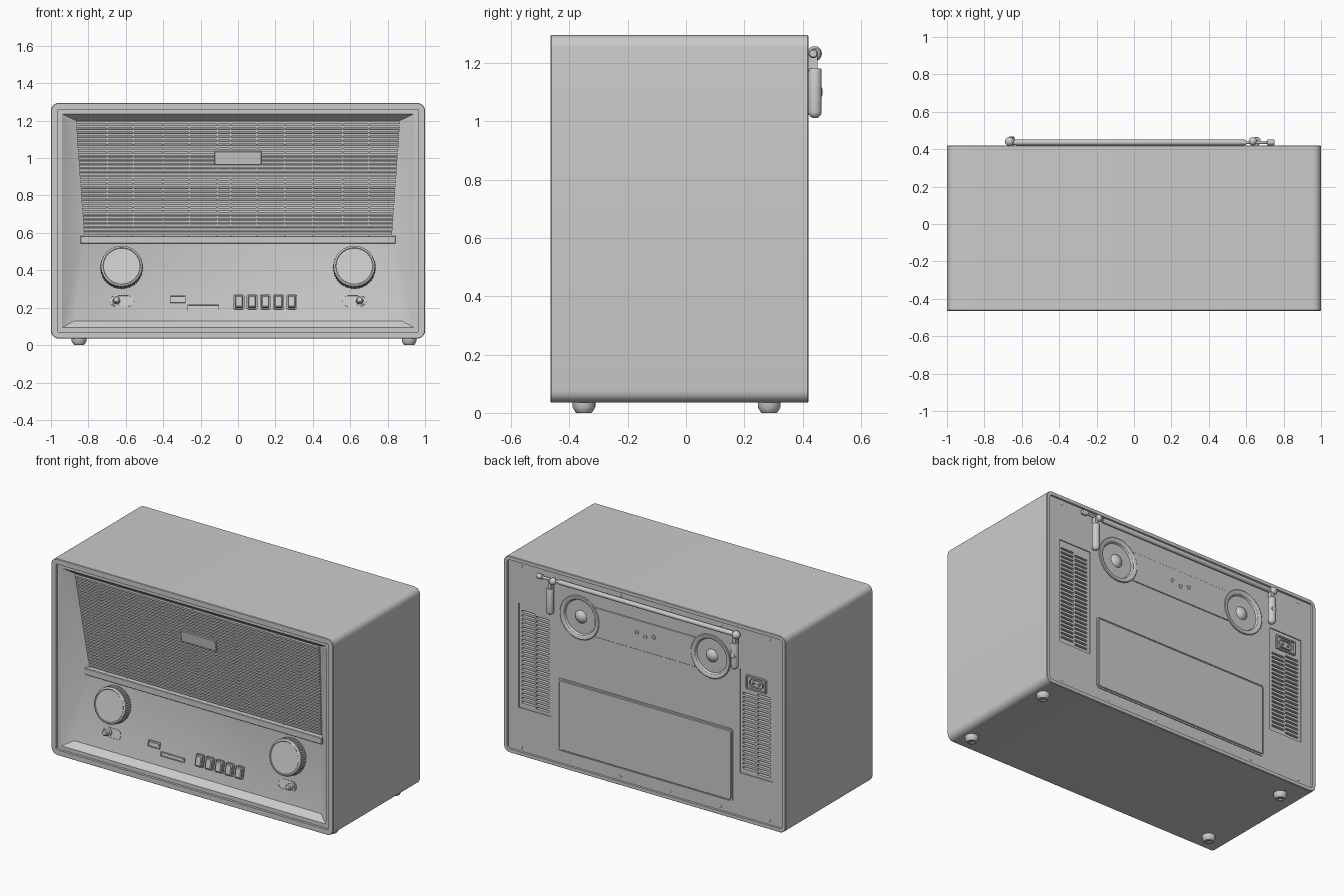
import bpy, bmesh
from math import sin, cos, pi, atan2
from mathutils import Matrix, Euler, Vector

if "Cube" in bpy.data.objects:
    bpy.data.objects.remove(bpy.data.objects["Cube"])


def finish(name, bm, loc=(0, 0, 0), rot=(0, 0, 0), recalc=True):
    if recalc:
        bmesh.ops.recalc_face_normals(bm, faces=bm.faces)
    me = bpy.data.meshes.new(name)
    bm.to_mesh(me)
    bm.free()
    ob = bpy.data.objects.new(name, me)
    bpy.context.collection.objects.link(ob)
    ob.location, ob.rotation_euler = loc, rot
    return ob


def bridge(bm, rings, caps):
    for a, b in zip(rings, rings[1:]):
        n = len(a)
        for i in range(n):
            bm.faces.new((a[i], a[(i + 1) % n], b[(i + 1) % n], b[i]))
    if caps[0]:
        bm.faces.new(rings[0])
    if caps[1]:
        bm.faces.new(rings[-1])


def loft(name, specs, loc=(0, 0, 0), rot=(0, 0, 0), caps=(1, 1), n=6):
    """Rounded rectangles (half width, half height, radius, y) joined along y."""
    bm = bmesh.new()
    rings = []
    for hw, hh, r, y in specs:
        r = max(min(r, hw * .999, hh * .999), .001)
        ring = []
        for k, (sx, sz) in enumerate(((1, 1), (-1, 1), (-1, -1), (1, -1))):
            for i in range(n + 1):
                a = (k + i / n) * pi / 2
                ring.append(bm.verts.new((sx * (hw - r) + r * cos(a), y, sz * (hh - r) + r * sin(a))))
        rings.append(ring)
    bridge(bm, rings, caps)
    return finish(name, bm, loc, rot)


def lathe(name, prof, loc=(0, 0, 0), rot=(0, 0, 0), seg=32):
    """Profile (radius, y[, flute depth]) turned around the y axis."""
    bm = bmesh.new()
    rings = []
    for p in prof:
        f = p[2] if len(p) > 2 else 0
        rings.append([bm.verts.new(((p[0] - f * (i % 2)) * cos(2 * pi * i / seg), p[1],
                                    (p[0] - f * (i % 2)) * sin(2 * pi * i / seg))) for i in range(seg)])
    bridge(bm, rings, (1, 1))
    return finish(name, bm, loc, rot)


def boxes(name, items, loc=(0, 0, 0), rot=(0, 0, 0)):
    """Several boxes (centre, size) in one mesh."""
    bm = bmesh.new()
    for c, s in items:
        bmesh.ops.create_cube(bm, size=1, matrix=Matrix.Translation(c) @ Matrix.Diagonal((*s, 1)))
    return finish(name, bm, loc, rot)


def plate(name, hw, hh, r, d, b, loc, rot=(0, 0, 0)):
    s = 1 if d > 0 else -1
    return loft(name, [(hw, hh, r, -s * .004), (hw, hh, r, d - s * b), (hw - b, hh - b, r - b, d)], loc, rot)


def frame(name, hw, hh, r, d, t, loc, rot=(0, 0, 0)):
    s = 1 if d > 0 else -1
    return loft(name, [(hw, hh, r, -s * .004), (hw, hh, r, d), (hw - t, hh - t, r - t, d),
                       (hw - t, hh - t, r - t, s * .001)], loc, rot)


def cut(ob, cutter):
    cutter.hide_render = True
    m = ob.modifiers.new("cut", 'BOOLEAN')
    m.operation, m.solver, m.object = 'DIFFERENCE', 'EXACT', cutter
    bpy.context.view_layer.objects.active = ob
    bpy.ops.object.modifier_apply(modifier=m.name)
    bpy.data.objects.remove(cutter)


def ball(r, y0=0, a0=-.49, a1=.49, n=12):
    return [(r * cos(pi * (a0 + (a1 - a0) * i / n)), y0 + r * sin(pi * (a0 + (a1 - a0) * i / n))) for i in range(n + 1)]


# Cabinet shell with front rim step and back lip
CZ, HH = .665, .63
loft("cabinet", [(1 - i, HH - i, .042 - i, y) for i, y in (
    (.06, -.45), (.035, -.45), (.035, -.465), (.003, -.465), (0, -.461),
    (0, .416), (.003, .42), (.024, .42), (.026, .40), (.026, .325))], (0, 0, CZ), caps=(0, 1))

# Sloped front recess: upper grille board and lower control panel
TOP, MID, BOT = (.865, -.405, 1.2), (.82, -.32, .575), (.875, -.41, .13)
bm = bmesh.new()
L, R = [[bm.verts.new((s * x, y, z)) for x, y, z in ((.942, -.45, 1.237), TOP, MID, BOT, (.942, -.45, .093))]
        for s in (-1, 1)]
for i in range(4):
    bm.faces.new((L[i], L[i + 1], R[i + 1], R[i]))
for s in (L, R):
    for t in ((0, 1, 2), (0, 2, 4), (4, 2, 3)):
        bm.faces.new([s[i] for i in t])
bmesh.ops.recalc_face_normals(bm, faces=bm.faces)
bm.faces.ensure_lookup_table()
if bm.faces[1].normal.y > 0:
    bmesh.ops.reverse_faces(bm, faces=bm.faces)
finish("front_recess", bm, recalc=False)
loft("divider_ledge", [(.842, .021, .004, -.29), (.842, .021, .004, -.352), (.839, .018, .002, -.355)], (0, 0, .563))

# Woven grille: slats and vertical ties
g_rot = (atan2(.085, .625), 0, 0)
items = []
N, LEN = 29, .615
for i in range(N):
    v = .02 + LEN * (i + .3) / N
    items.append(((0, -.006, v), (2 * (.822 + .045 * v / .63), .014, .0135)))
for x in (-.7, -.56, -.4, -.26, -.11, -.04, .1, .25, .4, .56, .7):
    items.append(((x, -.004, .32), (.008, .012, LEN)))
boxes("grille_slats", items, (0, MID[1], MID[2]), g_rot)
plate("badge_plate", .125, .037, .004, -.024, .003, (0, MID[1] - .085 * .427 / .625, 1.002), g_rot)

# Controls on the tilted lower panel
p_rot = (-atan2(.09, .445), 0, 0)


def on_panel(x, z):
    return (x, BOT[1] + .09 * (z - .13) / .445, z)


for s, side in ((-1, "left"), (1, "right")):
    lathe(side + "_knob", [(.108, .01), (.108, -.004), (.114, -.008, .004), (.113, -.058, .004), (.106, -.064),
                           (.100, -.066), (.097, -.063), (.02, -.062)], on_panel(s * .622, .41), p_rot, 96)
    frame(side + "_switch_slot", .065, .031, .031, -.004, .004, on_panel(s * .622, .237), p_rot)
    lathe(side + "_switch_toggle", [(.028, .002), (.028, -.006), (.02, -.008), (.018, -.035), (.012, -.04)],
          on_panel(s * .65, .237), p_rot, 24)
for i in range(5):
    at = on_panel(.005 + .0705 * i, .23)
    frame("button_bezel", .029, .04, .01, -.008, .005, at, p_rot)
    plate("push_button", .021, .032, .006, -.022, .005, at, p_rot)
at = on_panel(-.322, .245)
frame("data_port", .042, .02, .003, -.008, .005, at, p_rot)
boxes("data_port_tongue", [((0, -.003, .005), (.066, .008, .009))], at, p_rot)
at = on_panel(-.185, .203)
frame("card_slot", .084, .014, .003, -.008, .005, at, p_rot)
boxes("card_slot_tongue", [((0, -.003, .004), (.15, .007, .007))], at, p_rot)

# Back panel with speaker wells and vent slots cut in
B = .41
back = loft("back_panel", [(.974, .604, .016, .335), (.974, .604, .016, B)], (0, 0, CZ))
for s in (-1, 1):
    cut(back, lathe("well_cutter", [(.125, .345), (.125, .43)], (s * .465, 0, 1.03), seg=48))
cut(back, boxes("vent_pocket_cutter", [((s * .785, .42, .672), (.23, .032, .67)) for s in (-1, 1)]))
slots = []
for s in (-1, 1):
    for k in range(23):
        for c in (-1, 1):
            z = .368 + .0265 * k + .006 * c
            if s > 0 or z < .87:
                slots.append(((s * .785 + c * .051, .41, z), (.092, .06, .012)))
cut(back, boxes("vent_slot_cutter", slots))

# Rear speakers: lip ring, bowl and centre ball
for s in (-1, 1):
    loc = (s * .465, 0, 1.03)
    lathe("speaker_ring", [(.14, .4), (.14, .415), (.136, .418), (.122, .418), (.112, .412), (.104, .395),
                           (.09, .39), (.085, .38), (.06, .36), (.02, .352)], loc, seg=48)
    lathe("speaker_ball", ball(.05, .372), loc, seg=32)
plate("speaker_bridge", .355, .095, .004, .005, .002, (0, B, 1.03))
for x, z in ((-.06, 1.045), (0, 1.03), (.06, 1.045)):
    lathe("indicator", [(.014, 0), (.014, .008), (.009, .008), (.009, .0055)], (x, B, z), seg=20)

# Battery door with a surrounding frame
frame("door_frame", .622, .234, .02, .005, .006, (0, B, .37))
plate("battery_door", .610, .222, .015, .007, .003, (0, B, .37))

# Mains socket above the vent on the -x side
loc = (-.785, .404, .935)
frame("socket_frame", .072, .045, .006, .012, .008, loc)
frame("socket_opening", .048, .026, .02, .009, .005, loc)
for x in (-.02, .02):
    lathe("socket_pin", [(.008, 0), (.008, .009), (.006, .011)], (loc[0] + x, loc[1], loc[2]), seg=12)

# Back panel screws
for x in (-.88, -.53, -.18, .18, .53, .88):
    for z in (1.245, .085):
        lathe("screw", [(.009, -.002), (.009, .002), (.005, .004)], (x, B, z), seg=12)

# Telescopic aerial, its holders and pivot
for s in (-1, 1):
    body = ball(.023, .023, -.49, 0, 6) + [(.023, .165), (.021, .17)]
    lathe("aerial_holder", body, (s * .655, .442, 1.01), (pi / 2, 0, 0), 24)
    boxes("aerial_neck", [((0, 0, 0), (.022, .03, .06))], (s * .655, .435, 1.2))
lathe("holder_screw", [(.016, 0), (.016, .006), (.01, .009)], (-.655, .459, 1.1), seg=16)
lathe("aerial_rod", [(.010, -.67), (.015, -.63), (.015, .59), (.012, .6), (.008, .6), (.008, .71),
                     (.015, .715), (.016, .745), (.012, .752)], (0, .436, 1.232), (0, 0, -pi / 2), 20)
lathe("aerial_pivot", ball(.025), (-.665, .441, 1.232), (0, 0, -pi / 2), 20)
lathe("aerial_clip", ball(.022), (.635, .442, 1.228), (0, 0, -pi / 2), 20)

# Feet
for x in (-.85, .915):
    for y in (-.35, .285):
        lathe("foot", [(.039, .045), (.039, .02), (.03, .004), (.026, 0), (.015, 0), (.012, .006)],
              (x, y, 0), (pi / 2, 0, 0), 24)

# Smooth shading with sharp edges kept
bpy.ops.object.select_all(action='DESELECT')
for ob in bpy.context.scene.objects:
    ob.select_set(True)
    bpy.context.view_layer.objects.active = ob
bpy.ops.object.shade_smooth_by_angle(angle=.55)
